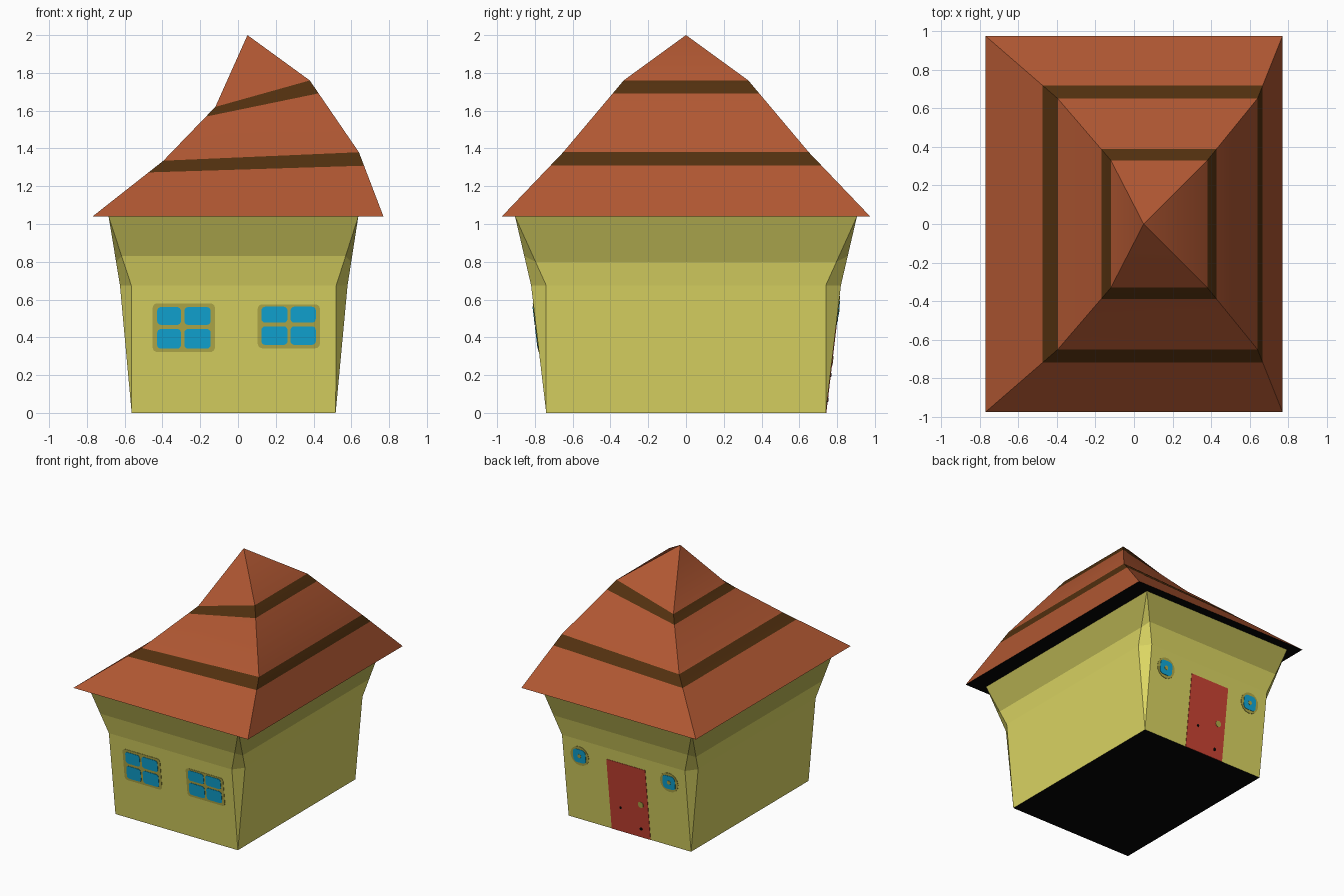
import bpy, bmesh, math
from mathutils import Vector

if "Cube" in bpy.data.objects:
    bpy.data.objects.remove(bpy.data.objects["Cube"])


def paint(name, r, g, b):
    """Material from 0-255 display colour, stored as linear values."""
    def lin(c):
        c /= 255
        return c / 12.92 if c <= 0.04045 else ((c + 0.055) / 1.055) ** 2.4
    m = bpy.data.materials.new(name)
    m.diffuse_color = (lin(r), lin(g), lin(b), 1)
    m.use_nodes = True
    m.node_tree.nodes["Principled BSDF"].inputs["Base Color"].default_value = m.diffuse_color
    return m


WALL = paint("wall_yellow", 220, 214, 99)
BAND = paint("upper_wall_olive", 180, 175, 81)
ROOF = paint("roof_rust", 176, 87, 50)
STRIPE = paint("roof_stripe_brown", 82, 48, 15)
BLACK = paint("underside_black", 5, 5, 5)
FRAME = paint("frame_olive", 180, 172, 74)
GLASS = paint("window_blue", 17, 168, 216)
DOOR = paint("door_red", 203, 68, 52)


def finish(name, bm, mats):
    bmesh.ops.remove_doubles(bm, verts=bm.verts, dist=1e-5)
    bmesh.ops.recalc_face_normals(bm, faces=bm.faces)
    me = bpy.data.meshes.new(name)
    bm.to_mesh(me)
    bm.free()
    for m in mats:
        me.materials.append(m)
    ob = bpy.data.objects.new(name, me)
    bpy.context.collection.objects.link(ob)
    return ob


def loft(name, rings, slots, mats, bottom_slot):
    """Skin closed rings from the bottom up; slots gives a material per step."""
    bm = bmesh.new()
    vs = [[bm.verts.new(p) for p in ring] for ring in rings]
    n = len(rings[0])
    for a, b, slot in zip(vs, vs[1:], slots):
        for i in range(n):
            j = (i + 1) % n
            bm.faces.new((a[i], a[j], b[j], b[i])).material_index = slot
    bm.faces.new(vs[0][::-1]).material_index = bottom_slot
    return finish(name, bm, mats)


def mix(a, b, t):
    return [p.lerp(q, t) for p, q in zip(a, b)]


# Roof: crooked four-sided spire with two painted stripes
def square(xl, zl, xr, zr, y):
    return [Vector(p) for p in ((xl, -y, zl), (xr, -y, zr), (xr, y, zr), (xl, y, zl))]


eave = square(-0.77, 1.04, 0.77, 1.04, 0.975)
low = square(-0.395, 1.335, 0.64, 1.38, 0.65)
high = square(-0.12, 1.62, 0.38, 1.76, 0.33)
tip = square(0.05, 2.0, 0.05, 2.0, 0)
roof = loft("roof",
            [eave, mix(eave, low, 0.79), low, mix(low, high, 0.82), high, tip],
            [0, 1, 0, 1, 0], [ROOF, STRIPE, BLACK], 2)
bpy.context.view_layer.objects.active = roof
roof.select_set(True)
bpy.ops.object.shade_smooth_by_angle(angle=math.radians(30))


# Walls: flaring box, corners chamfered only at the middle ring
def octagon(z_end, z_side, xl, xr, y, wl, wr, wy):
    """xl/xr/y: end wall edges and depth; wl/wr/wy: side walls and their half length."""
    e, s = z_end, z_side
    return [Vector(p) for p in (
        (xl, -y, e), (xr, -y, e), (wr, -wy, s), (wr, wy, s),
        (xr, y, e), (xl, y, e), (wl, wy, s), (wl, -wy, s))]


base = octagon(0, 0, -0.563, 0.517, 0.74, -0.563, 0.517, 0.74)
mid = octagon(0.675, 0.675, -0.565, 0.52, 0.82, -0.625, 0.58, 0.74)
top = octagon(1.04, 1.04, -0.685, 0.637, 0.905, -0.685, 0.637, 0.905)
ends, sides = mix(mid, top, 0.425), mix(mid, top, 0.34)
band = [ends[i] if i in (0, 1, 4, 5) else sides[i] for i in range(8)]
loft("walls", [base, mid, band, top], [0, 0, 1], [WALL, BAND, BLACK], 2)


# Painted details: thin rounded plates lying on the sloped end walls
def plate(name, side, x0, x1, z0, z1, radius, lift, mat):
    outline = []
    corners = ((x1 - radius, z1 - radius), (x0 + radius, z1 - radius),
               (x0 + radius, z0 + radius), (x1 - radius, z0 + radius))
    for k, (cx, cz) in enumerate(corners):
        for s in range(5):
            a = (k + s / 4) * math.pi / 2
            outline.append((cx + radius * math.cos(a), cz + radius * math.sin(a)))
    bm = bmesh.new()
    back, front = ([bm.verts.new((x, side * (0.74 + 0.08 * z / 0.675 + d), z))
                    for x, z in outline] for d in (-0.001, lift))
    n = len(outline)
    bm.faces.new(back)
    bm.faces.new(front)
    for i in range(n):
        j = (i + 1) % n
        bm.faces.new((back[i], back[j], front[j], front[i]))
    return finish(name, bm, [mat])


def disc(name, side, x, z, r, lift, mat):
    return plate(name, side, x - r, x + r, z - r, z + r, r, lift, mat)


# Front windows with four panes each
for tag, frame, xs, zs in (
        ("left", (-0.452, -0.122, 0.322, 0.58),
         ((-0.428, -0.302), (-0.284, -0.145)), ((0.34, 0.444), (0.466, 0.56))),
        ("right", (0.104, 0.434, 0.342, 0.575),
         ((0.124, 0.262), (0.278, 0.412)), ((0.36, 0.458), (0.478, 0.562)))):
    plate(f"window_frame_{tag}", -1, *frame, 0.025, 0.003, FRAME)
    for i, x in enumerate(xs):
        for j, z in enumerate(zs):
            plate(f"window_pane_{tag}_{i}{j}", -1, *x, *z, 0.02, 0.006, GLASS)

# Back door with knob and two dark spots
plate("door", 1, -0.207, 0.135, 0.0, 0.58, 0.001, 0.003, DOOR)
disc("door_knob", 1, -0.144, 0.276, 0.024, 0.006, FRAME)
disc("door_spot_upper", 1, 0.04, 0.2, 0.01, 0.006, BLACK)
disc("door_spot_lower", 1, -0.13, 0.07, 0.012, 0.006, BLACK)

# Small round windows beside the door
for tag, x in (("left", 0.374), ("right", -0.415)):
    disc(f"round_frame_{tag}", 1, x, 0.538, 0.08, 0.003, FRAME)
    plate(f"round_glass_{tag}", 1, x - 0.055, x + 0.055, 0.483, 0.593, 0.03, 0.006, GLASS)
    disc(f"round_glass_centre_{tag}", 1, x, 0.538, 0.016, 0.008, FRAME)
